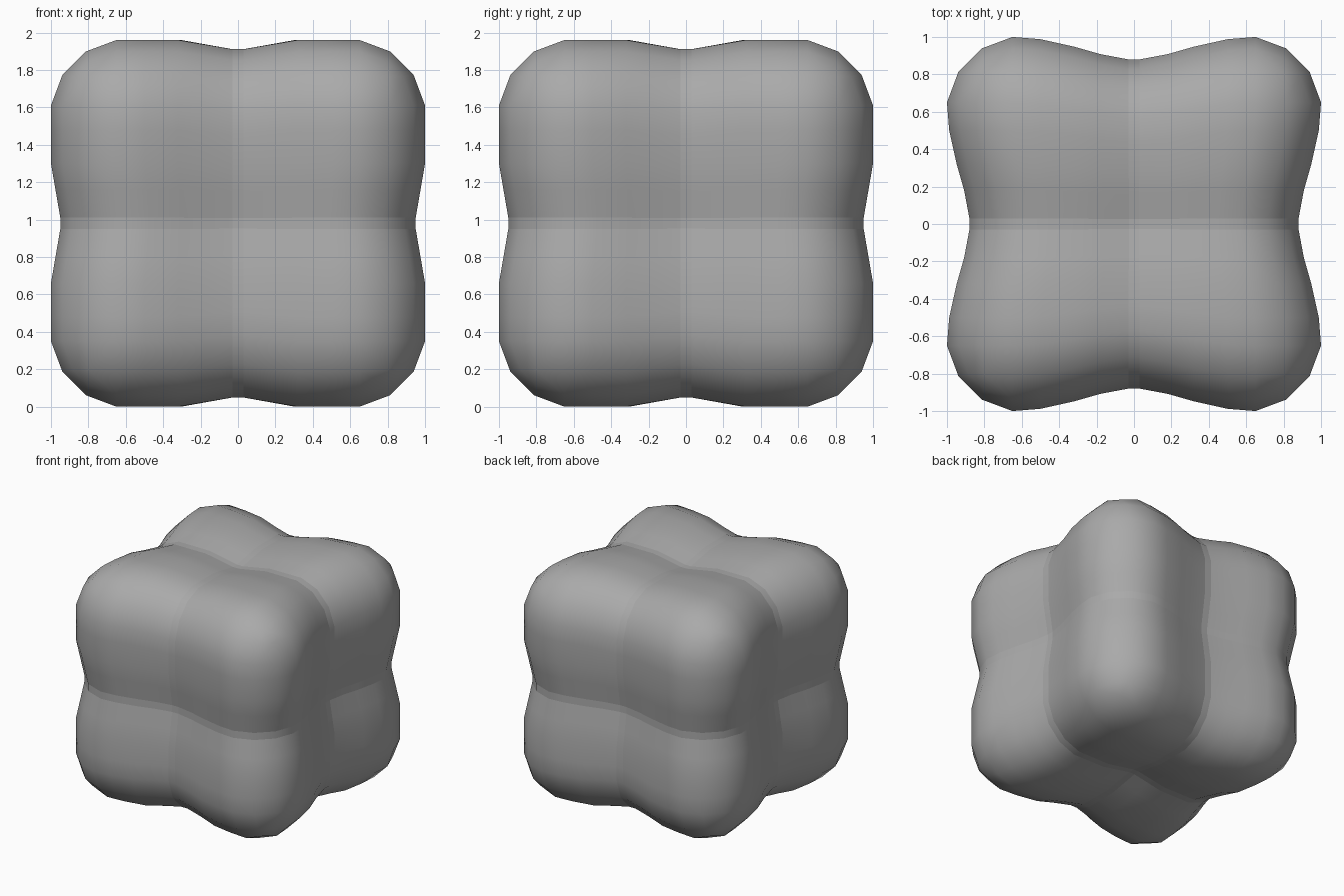
import bpy
import bmesh
from mathutils import Vector

default = bpy.data.objects.get("Cube")
if default:
    bpy.data.objects.remove(default, do_unlink=True)

HALF = Vector((1.0, 1.0, 0.98))
RADIUS = 0.35
FLOOR = 0.03
DEEP = [(FLOOR, 0.12), (0.18, 0.092), (0.32, 0.052), (0.5, 0.012), (0.65, 0.0)]
SHALLOW = [(FLOOR, 0.05), (0.32, 0.0)]


def groove(profile, t):
    """Shrink factor at distance t from the middle of a groove."""
    t = abs(t)
    if t <= profile[0][0]:
        return 1 - profile[0][1]
    for (t0, d0), (t1, d1) in zip(profile, profile[1:]):
        if t <= t1:
            return 1 - (d0 + (d1 - d0) * (t - t0) / (t1 - t0))
    return 1.0


# Rounded block
bm = bmesh.new()
bmesh.ops.create_cube(bm, size=2)
bmesh.ops.scale(bm, vec=HALF, verts=bm.verts)
bmesh.ops.bevel(bm, geom=bm.edges[:], offset=RADIUS, segments=3,
                profile=0.44, affect='EDGES')

# Grid cuts that carry the grooves
for axis in range(3):
    normal = Vector((0, 0, 0))
    normal[axis] = 1
    for cut in (FLOOR, 0.18, 0.32, 0.5):
        for side in (-1, 1):
            bmesh.ops.bisect_plane(
                bm, geom=bm.verts[:] + bm.edges[:] + bm.faces[:],
                plane_co=normal * cut * side, plane_no=normal)

# Crisp rims along the groove floors
for e in bm.edges:
    a, b = (v.co for v in e.verts)
    if any(abs(a[i] - b[i]) < 1e-4 and abs(abs(a[i]) - FLOOR) < 1e-4
           for i in range(3)):
        e.smooth = False

# Press deep upright grooves and shallow level ones into the block
for v in bm.verts:
    x, y, z = v.co
    v.co = (x * groove(DEEP, y) * groove(SHALLOW, z),
            y * groove(DEEP, x) * groove(SHALLOW, z),
            z * groove(SHALLOW, x) * groove(SHALLOW, y) + HALF.z)
for f in bm.faces:
    f.smooth = True
bmesh.ops.recalc_face_normals(bm, faces=bm.faces[:])

mesh = bpy.data.meshes.new("pillowed_block")
bm.to_mesh(mesh)
bm.free()
block = bpy.data.objects.new("pillowed_block", mesh)
bpy.context.collection.objects.link(block)

# Plain grey surface
grey = bpy.data.materials.new("plain_grey")
grey.use_nodes = True
colour = (0.4, 0.4, 0.4, 1)
grey.diffuse_color = colour
grey.node_tree.nodes["Principled BSDF"].inputs["Base Color"].default_value = colour
mesh.materials.append(grey)
